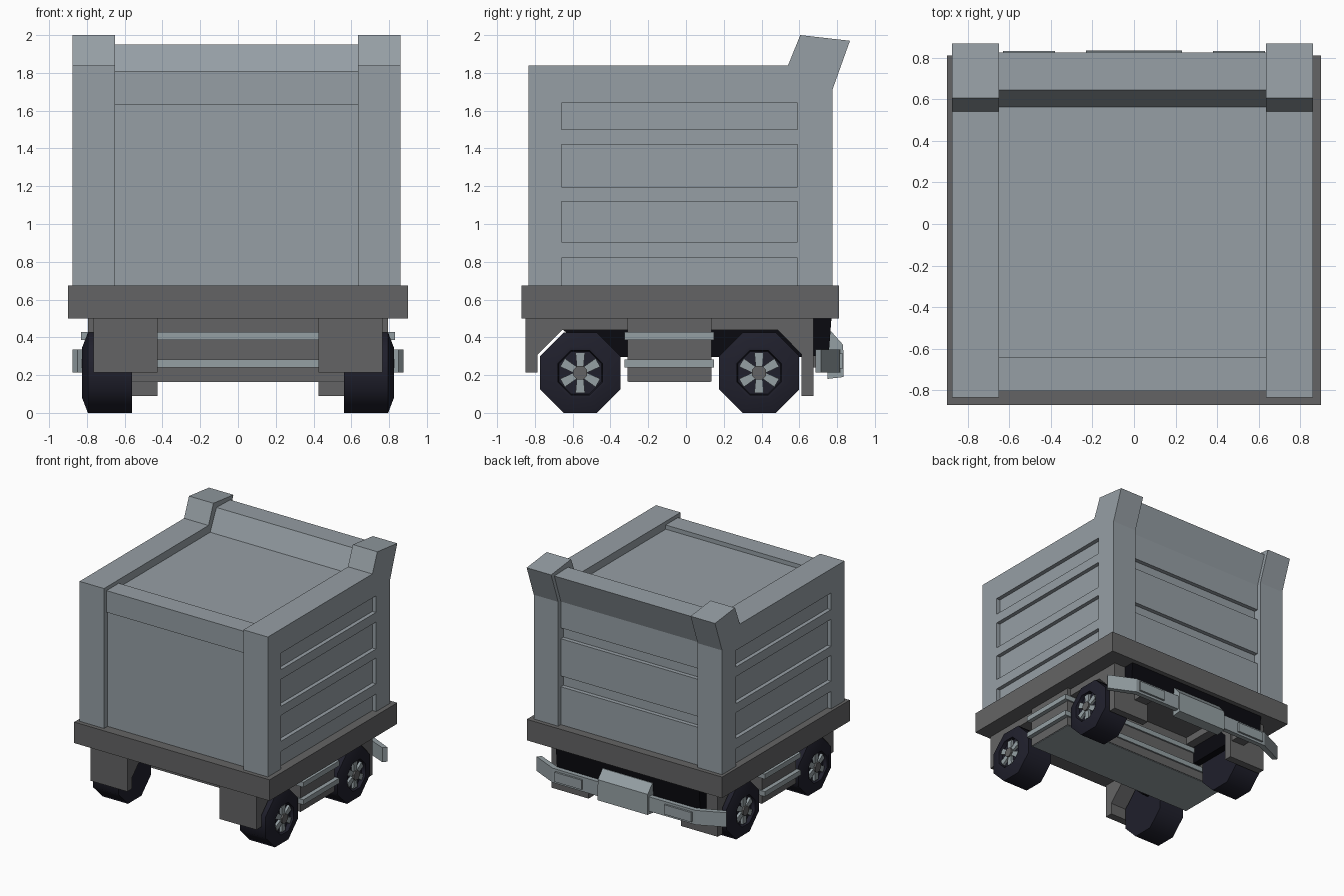
import bpy, bmesh, math
from math import cos, sin, pi

if "Cube" in bpy.data.objects:
    bpy.data.objects.remove(bpy.data.objects["Cube"])


def material(name, rgb):
    m = bpy.data.materials.new(name)
    m.diffuse_color = (*rgb, 1)
    m.use_nodes = True
    m.node_tree.nodes["Principled BSDF"].inputs["Base Color"].default_value = m.diffuse_color
    return m


BODY = material("light grey body", (0.305, 0.345, 0.375))
TRIM = material("trim grey", (0.30, 0.35, 0.37))
DARK = material("dark grey chassis", (0.127, 0.127, 0.129))
TYRE = material("tyre blue black", (0.014, 0.014, 0.025))
BLACK = material("liner black", (0.003, 0.003, 0.005))


def mesh(name, verts, faces, mat):
    me = bpy.data.meshes.new(name)
    me.from_pydata(verts, [], faces)
    me.materials.append(mat)
    ob = bpy.data.objects.new(name, me)
    bpy.context.collection.objects.link(ob)
    # consistent outward normals
    bm = bmesh.new()
    bm.from_mesh(me)
    bmesh.ops.recalc_face_normals(bm, faces=bm.faces)
    bm.to_mesh(me)
    bm.free()
    return ob


def loft(name, a, b, mat):
    n = len(a)
    faces = [tuple(range(n)), tuple(range(2 * n - 1, n - 1, -1))]
    faces += [(i, i + n, (i + 1) % n + n, (i + 1) % n) for i in range(n)]
    return mesh(name, a + b, faces, mat)


def prism(name, yz, x0, x1, mat):
    """Side profile (y, z) extruded along x."""
    return loft(name, [(x0, y, z) for y, z in yz], [(x1, y, z) for y, z in yz], mat)


def slab(name, xy, z0, z1, mat):
    """Plan profile (x, y) extruded along z."""
    return loft(name, [(x, y, z0) for x, y in xy], [(x, y, z1) for x, y in xy], mat)


def box(name, x0, x1, y0, y1, z0, z1, mat):
    return slab(name, [(x0, y0), (x1, y0), (x1, y1), (x0, y1)], z0, z1, mat)


# Chassis deck
box("chassis_deck", -0.9, 0.9, -0.87, 0.81, 0.5, 0.675, DARK)

# Side walls with rear horns, recessed panel and ribs
outline = [(-0.835, 0.67), (-0.835, 1.84), (0.54, 1.84), (0.605, 2.0),
           (0.868, 1.97), (0.775, 1.71), (0.775, 0.67)]
opening = [(0.59, 0.67), (0.59, 1.64), (-0.66, 1.64), (-0.66, 0.67)]
for side, inner, outer, s in (("left", -0.65, -0.875, -1), ("right", 0.635, 0.86, 1)):
    face = outer - s * 0.035
    prism(side + "_wall", outline, inner, face, BODY)
    prism(side + "_wall_frame", outline + opening, face, outer, BODY)
    for z0, z1 in ((0.82, 0.905), (1.12, 1.195), (1.42, 1.50)):
        box(side + "_wall_rib", *sorted((face, outer - s * 0.002)), -0.66, 0.59, z0, z1, BODY)

# Centre of the body: front panel, recessed roof, flared rear lip
prism("centre_body", [(-0.788, 0.67), (-0.788, 1.63), (-0.802, 1.63), (-0.802, 1.81), (-0.64, 1.81),
                      (-0.64, 1.775), (0.562, 1.775), (0.645, 1.95), (0.825, 1.945),
                      (0.74, 1.70), (0.74, 1.48), (0.705, 1.48), (0.705, 0.67)],
      -0.65, 0.635, BODY)
for z0, z1 in ((0.67, 0.99), (1.08, 1.39)):
    box("rear_panel", -0.65, 0.635, 0.70, 0.74, z0, z1, BODY)

# Central underbody tank with two wrap-round rails and a pale base plate
box("underbody_block", -0.795, 0.795, -0.31, 0.135, 0.167, 0.5, DARK)
box("underbody_plate", -0.79, 0.79, -0.305, 0.13, 0.163, 0.169, TRIM)
for z in (0.24, 0.385):
    box("underbody_rail", -0.83, 0.83, -0.325, 0.148, z, z + 0.042, TRIM)

# Wheel arches, flaps and liners
front_arch = [(-0.85, 0.5), (-0.85, 0.215), (-0.785, 0.215), (-0.785, 0.31),
              (-0.655, 0.44), (-0.31, 0.44), (-0.31, 0.5)]
rear_arch = [(0.675, 0.5), (0.675, 0.09), (0.612, 0.09), (0.612, 0.31),
             (0.485, 0.44), (0.135, 0.44), (0.135, 0.5)]
front_liner = [(-0.65, 0.44), (-0.31, 0.44), (-0.31, 0.295), (-0.5, 0.295)]
rear_liner = [(0.135, 0.295), (0.135, 0.44), (0.485, 0.44), (0.612, 0.31), (0.612, 0.295)]
for s in (-1, 1):
    prism("front_arch", front_arch, s * 0.425, s * 0.765, DARK)
    prism("rear_arch", rear_arch, s * 0.425, s * 0.765, DARK)
    prism("front_liner", front_liner, s * 0.5, s * 0.56, BLACK)
    prism("rear_liner", rear_liner, s * 0.5, s * 0.56, BLACK)

# Sloping black panel under the rear of the deck
prism("rear_skirt", [(0.77, 0.5), (0.755, 0.3), (0.67, 0.3), (0.67, 0.5)], -0.66, 0.66, BLACK)


# Wheels: eight-sided tyre, six spokes and a hub
def wheel(s, cy):
    cz, n = 0.2125, 8
    ring = [(0.56, 0.23), (0.795, 0.23), (0.825, 0.145), (0.822, 0.128), (0.79, 0.122)]
    verts = [(s * x, cy + r * cos((k + 0.5) * pi / 4), cz + r * sin((k + 0.5) * pi / 4))
             for x, r in ring for k in range(n)]
    faces = [(i * n + k, i * n + (k + 1) % n, (i + 1) * n + (k + 1) % n, (i + 1) * n + k)
             for i in range(len(ring) - 1) for k in range(n)]
    faces += [tuple(range(n)), tuple(range((len(ring) - 1) * n, len(ring) * n))]
    tyre = mesh("tyre", verts, faces, TYRE)
    bpy.ops.object.select_all(action='DESELECT')
    tyre.select_set(True)
    bpy.context.view_layer.objects.active = tyre
    bpy.ops.object.shade_smooth_by_angle(angle=math.radians(50))
    for k in range(6):
        a = k * pi / 3 + pi / 2
        pts = []
        for r, w in ((0.03, -0.018), (0.108, -0.025), (0.108, 0.025), (0.03, 0.018)):
            pts.append((cy + r * cos(a) - w * sin(a), cz + r * sin(a) + w * cos(a)))
        prism("wheel_spoke", pts, s * 0.785, s * 0.812, TRIM)
    hub = [(cy + 0.04 * cos((k + 0.5) * pi / 4), cz + 0.04 * sin((k + 0.5) * pi / 4)) for k in range(8)]
    prism("wheel_hub", hub, s * 0.785, s * 0.825, DARK)


for s in (-1, 1):
    for cy in (-0.56, 0.387):
        wheel(s, cy)

# Rear bumper: bent arms, raised plates and a chamfered centre block
for s in (-1, 1):
    slab("bumper_arm", [(s * x, y) for x, y in ((0.0, 0.82), (0.66, 0.815), (0.875, 0.715),
                                                (0.85, 0.685), (0.64, 0.775), (0.0, 0.78))],
         0.215, 0.335, TRIM)
    box("bumper_plate", *sorted((s * 0.38, s * 0.63)), 0.80, 0.832, 0.235, 0.315, TRIM)
    box("bumper_bracket", *sorted((s * 0.44, s * 0.56)), 0.66, 0.79, 0.24, 0.31, DARK)
prism("bumper_block", [(0.75, 0.43), (0.77, 0.43), (0.832, 0.36), (0.835, 0.19), (0.75, 0.18)],
      -0.23, 0.23, TRIM)
